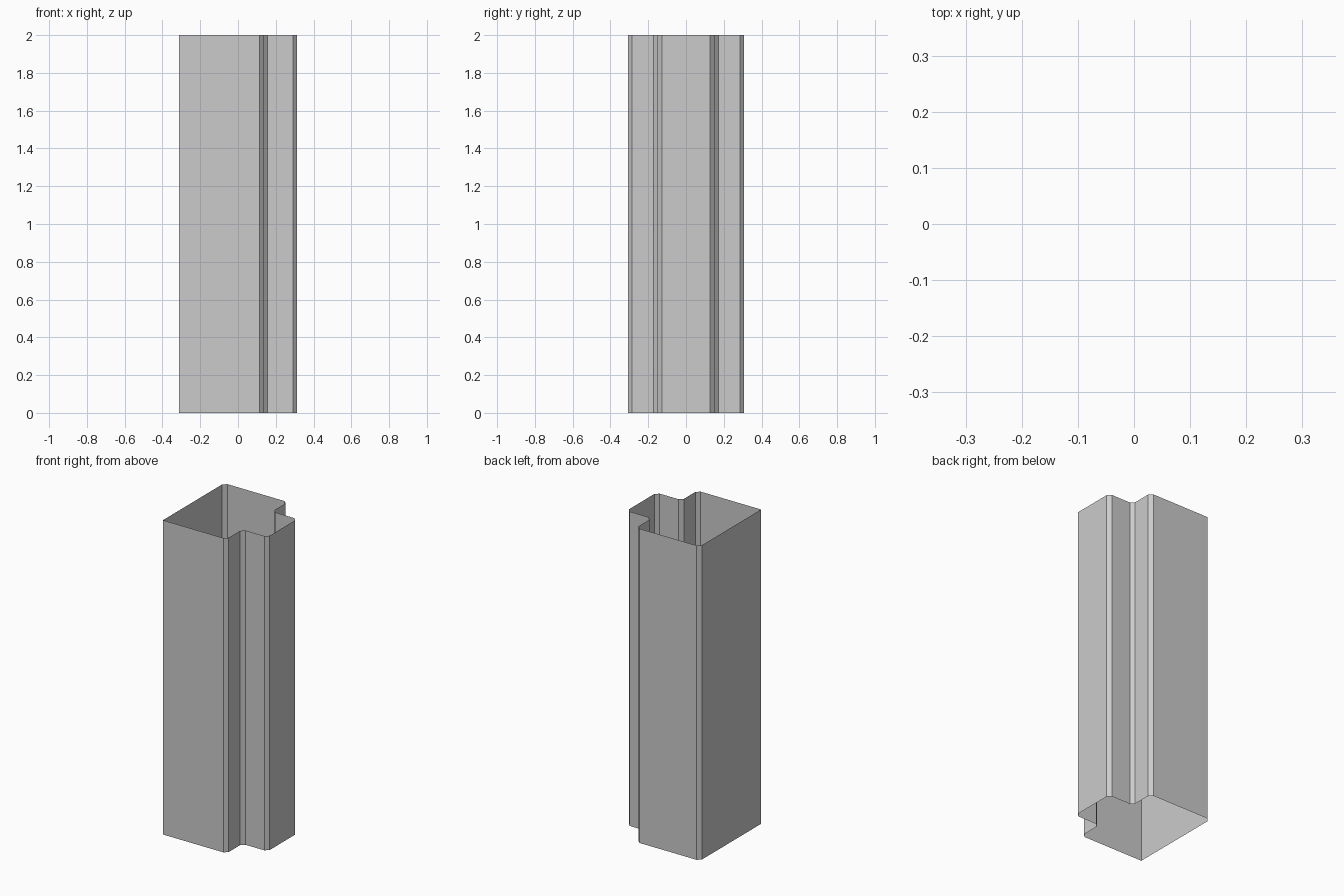
import bpy, bmesh

if "Cube" in bpy.data.objects:
    bpy.data.objects.remove(bpy.data.objects["Cube"])

HEIGHT = 2.0
X, Y = 0.313, 0.308          # half extents
C = 0.022                    # corner bevel size
STEP_X, STEP_Y = 0.135, 0.15 # where the right side steps in

# Half of the stepped profile, from front wall to the right wall
half = [
    (STEP_X - C, -Y), (STEP_X, -Y + C),              # outer front bevel
    (STEP_X, -STEP_Y - C), (STEP_X + C, -STEP_Y),    # inner step bevel
    (X - C, -STEP_Y), (X, -STEP_Y + C),              # projecting bay bevel
]
# Mirror to the back; rear left corner is bevelled, front left is sharp
outline = half + [(x, -y) for x, y in reversed(half)]
outline += [(-X + C, Y), (-X, Y - C), (-X, -Y)]

# Open shaft: a single thin wall swept straight up
bm = bmesh.new()
low = [bm.verts.new((x, y, 0)) for x, y in outline]
high = [bm.verts.new((x, y, HEIGHT)) for x, y in outline]
n = len(outline)
for i in range(n):
    j = (i + 1) % n
    bm.faces.new((low[i], low[j], high[j], high[i]))

mesh = bpy.data.meshes.new("shaft_wall")
bm.to_mesh(mesh)
bm.free()
bpy.context.collection.objects.link(bpy.data.objects.new("shaft_wall", mesh))
